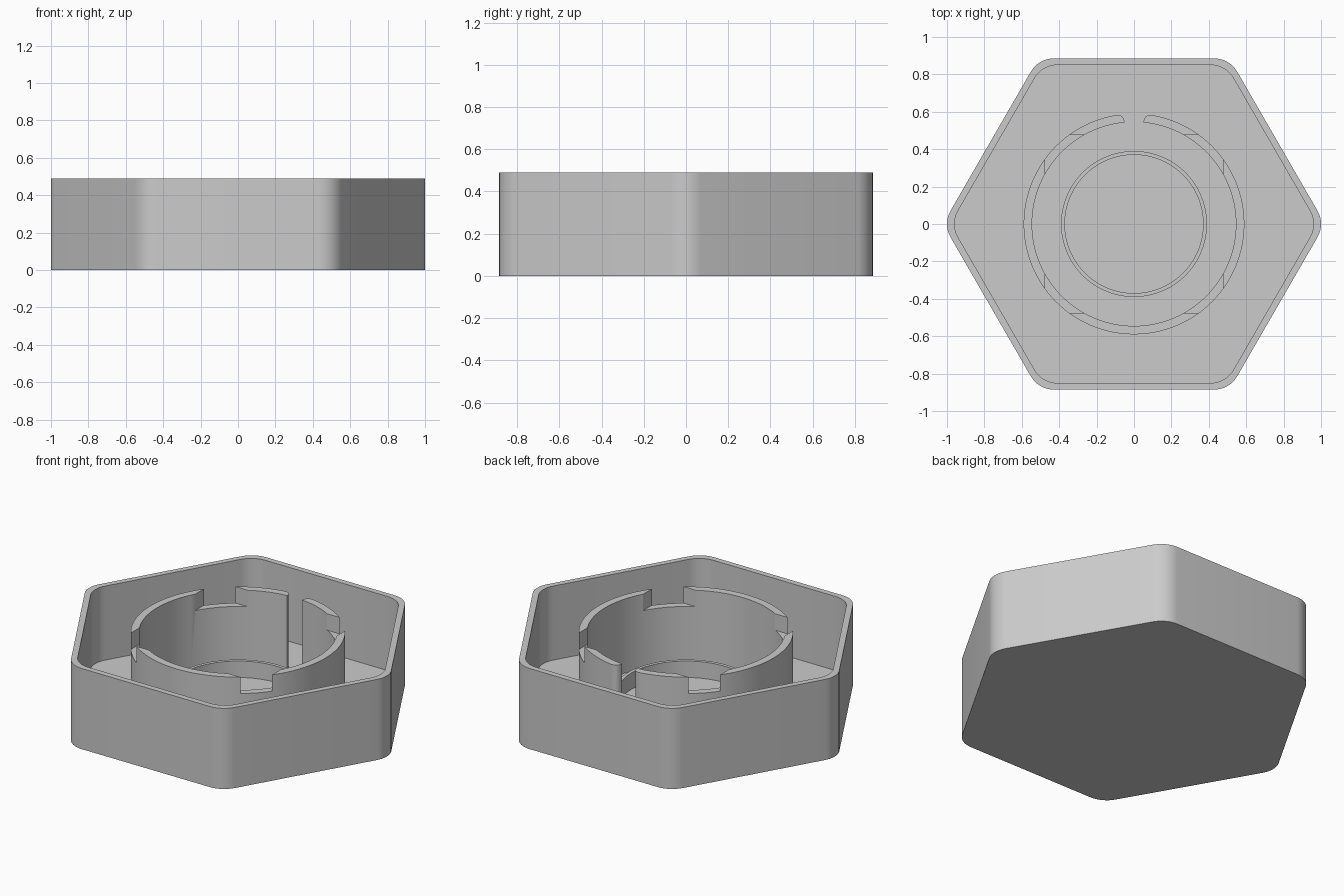
import bpy, bmesh
from math import sin, cos, pi, radians, asin
from mathutils import Vector

cube = bpy.data.objects.get("Cube")
if cube:
    bpy.data.objects.remove(cube, do_unlink=True)

HEIGHT, FLOOR = 0.49, 0.04

grey = bpy.data.materials.new("light_grey")
grey.use_nodes = True
colour = (0.6, 0.6, 0.6, 1)
grey.diffuse_color = colour
grey.node_tree.nodes["Principled BSDF"].inputs["Base Color"].default_value = colour


def hexagon(apothem, fillet=0.14, steps=8):
    """Rounded hexagon outline with corners on the x axis."""
    reach = (apothem - fillet) / cos(pi / 6)
    points = []
    for k in range(6):
        a = k * pi / 3
        for i in range(steps + 1):
            t = a + (i / steps - 0.5) * pi / 3
            points.append((reach * cos(a) + fillet * cos(t),
                           reach * sin(a) + fillet * sin(t)))
    return points


def circle(radius, steps=96):
    return [(radius * cos(2 * pi * i / steps), radius * sin(2 * pi * i / steps))
            for i in range(steps)]


def loft(name, loops, capped=True):
    """Join matching outlines, given as (outline, z), into one surface."""
    bm = bmesh.new()
    rings = [[bm.verts.new((x, y, z)) for x, y in outline] for outline, z in loops]
    if not capped:
        rings.append(rings[0])
    for lower, upper in zip(rings, rings[1:]):
        for i in range(len(lower)):
            j = (i + 1) % len(lower)
            bm.faces.new((lower[i], lower[j], upper[j], upper[i]))
    if capped:
        bm.faces.new(rings[0][::-1])
        bm.faces.new(rings[-1])
    bmesh.ops.recalc_face_normals(bm, faces=bm.faces)
    mesh = bpy.data.meshes.new(name)
    bm.to_mesh(mesh)
    bm.free()
    obj = bpy.data.objects.new(name, mesh)
    bpy.context.collection.objects.link(obj)
    mesh.materials.append(grey)
    return obj


def smooth(obj):
    bpy.ops.object.select_all(action='DESELECT')
    obj.select_set(True)
    bpy.context.view_layer.objects.active = obj
    bpy.ops.object.shade_smooth_by_angle(angle=radians(30))


# Hexagonal tray with a thin wall and a flat floor
outer, inner = hexagon(0.885), hexagon(0.85)
tray = loft("tray", [(outer, 0), (outer, HEIGHT), (inner, HEIGHT), (inner, FLOOR)])
smooth(tray)

# Thin circular ridge in the middle of the floor
ridge = loft("support_ridge", [(circle(0.39), 0.02), (circle(0.39), 0.14),
                               (circle(0.37), 0.14), (circle(0.37), 0.02)], capped=False)
smooth(ridge)

# Split clip ring: half outline with a rounded tip beside the rear gap
R_OUT, R_IN, GAP = 0.59, 0.545, 0.05


def arc(radius, start, steps=60):
    """Points clockwise from near the rear gap down to the front."""
    return [(radius * sin(start + (pi - start) * i / steps),
             radius * cos(start + (pi - start) * i / steps)) for i in range(steps + 1)]


outside = arc(R_OUT, asin(0.1 / R_OUT))
inside = arc(R_IN, asin(GAP / R_IN))
p0, p2 = Vector(inside[0]), Vector(outside[0])
p1 = Vector((0.055, 0.59))
tip = [tuple(p0 * (1 - t) ** 2 + p1 * 2 * t * (1 - t) + p2 * t * t)
       for t in (i / 8 for i in range(1, 8))]
right = inside[::-1] + tip + outside
mirrored = [(-x, y) for x, y in right[::-1]]
outline = right + mirrored[1:-1]
ring = loft("clip_ring", [(outline, 0.02), (outline, HEIGHT)])

# Square seat cut into the top of the ring leaves four notches
s = 0.475
square = [(-s, -s), (s, -s), (s, s), (-s, s)]
cutter = loft("seat_cutter", [(square, 0.39), (square, 0.6)])
cutter.hide_render = True
cut = ring.modifiers.new("square_seat", 'BOOLEAN')
cut.operation = 'DIFFERENCE'
cut.solver = 'EXACT'
cut.object = cutter
bpy.ops.object.select_all(action='DESELECT')
ring.select_set(True)
bpy.context.view_layer.objects.active = ring
bpy.ops.object.modifier_apply(modifier=cut.name)
bpy.data.objects.remove(cutter, do_unlink=True)
smooth(ring)
